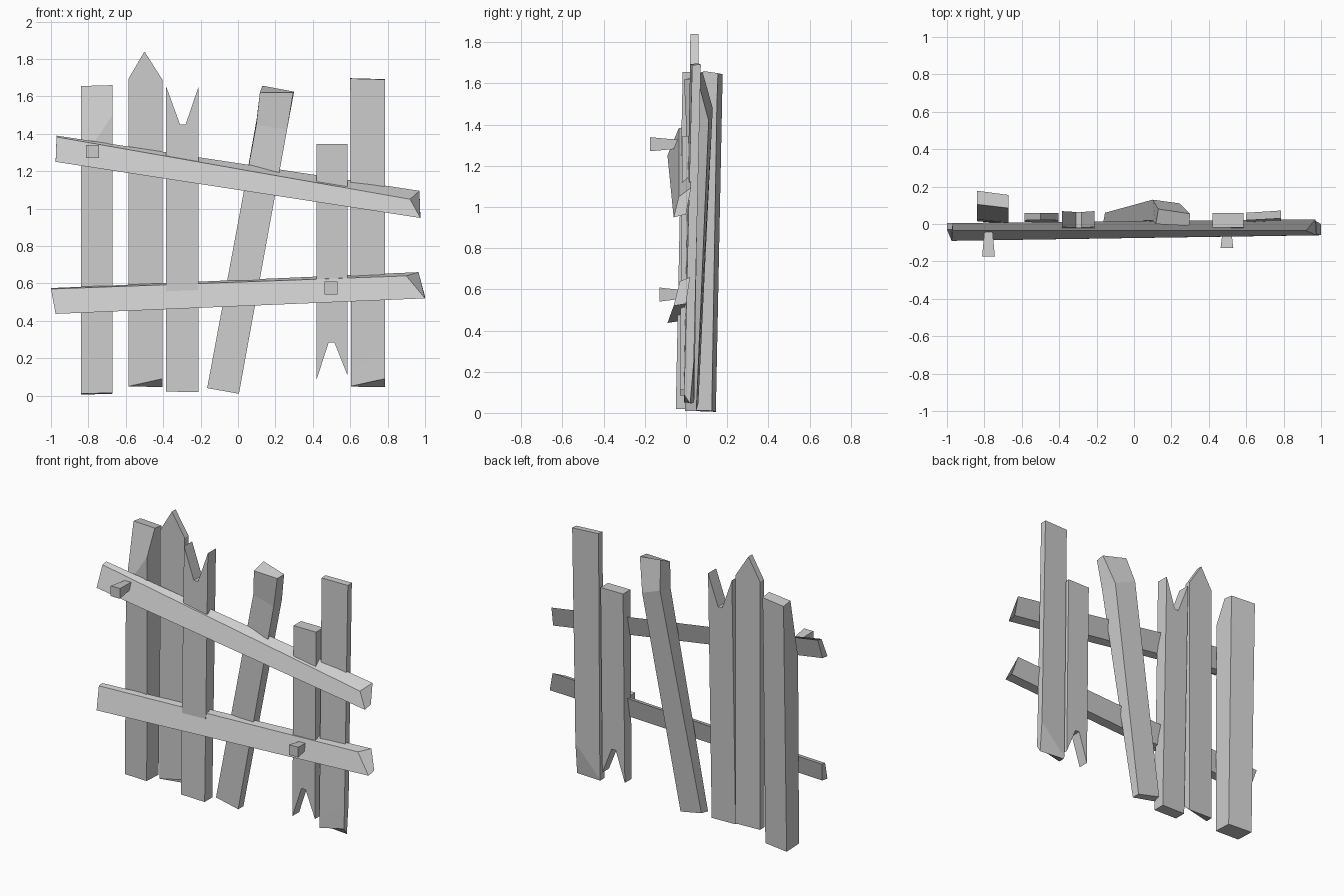
import bpy, bmesh


def finish(name, bm):
    bmesh.ops.recalc_face_normals(bm, faces=bm.faces)
    mesh = bpy.data.meshes.new(name)
    bm.to_mesh(mesh)
    bm.free()
    obj = bpy.data.objects.new(name, mesh)
    bpy.context.collection.objects.link(obj)
    return obj


def loft(name, rings):
    """Skin matching point rings and cap both ends."""
    bm = bmesh.new()
    vs = [[bm.verts.new(p) for p in ring] for ring in rings]
    n = len(rings[0])
    for a, b in zip(vs, vs[1:]):
        for i in range(n):
            j = (i + 1) % n
            bm.faces.new((a[i], a[j], b[j], b[i]))
    bm.faces.new(vs[0][::-1])
    bm.faces.new(vs[-1])
    return finish(name, bm)


def cutout_plank(name, outline, bottom, top):
    """Front outline (x, z) given depth; bottom/top = (front y, back y) at z 0 / z 1.7."""
    def layer(k):
        return [(x, bottom[k] + (top[k] - bottom[k]) * z / 1.7, z) for x, z in outline]
    return loft(name, [layer(0), layer(1)])


# Leaning thick plank, worn back at its upper front
loft("worn_plank", [
    [(-.84, .015, .01), (-.67, .0, .015), (-.67, .125, .01), (-.84, .145, .005)],
    [(-.84, .025, 1.25), (-.67, .005, 1.5), (-.67, .15, 1.5), (-.84, .17, 1.25)],
    [(-.84, .105, 1.655), (-.67, .085, 1.66), (-.67, .155, 1.65), (-.84, .178, 1.645)],
])

# Pointed picket with a broken foot
picket = cutout_plank("pointed_plank",
    [(-.585, .05), (-.405, .045), (-.405, 1.69), (-.5, 1.84), (-.585, 1.695)],
    (.01, .06), (.02, .06))
picket.data.vertices[1].co.z = .09

# Planks with V-shaped splits
cutout_plank("split_top_plank",
    [(-.385, .022), (-.21, .018), (-.21, 1.655), (-.28, 1.45), (-.31, 1.45), (-.385, 1.655)],
    (-.05, .03), (-.015, .07))
cutout_plank("split_foot_plank",
    [(.42, .085), (.485, .285), (.515, .285), (.585, .11), (.585, 1.345), (.42, 1.345)],
    (-.03, .04), (-.015, .065))

# Slanted plank, bulging at the back
loft("slanted_plank", [
    [(-.165, .005, .04), (.005, -.005, .01), (.005, .05, .01), (-.155, .06, .045)],
    [(.098, .02, 1.45), (.262, .0, 1.42), (.245, .11, 1.42), (.1, .13, 1.48)],
    [(.117, .0, 1.62), (.295, -.01, 1.62), (.3, .055, 1.625), (.13, .08, 1.657)],
])

# Tall straight plank with a chipped foot
loft("tall_plank", [
    [(.605, -.01, .05), (.785, -.01, .09), (.785, .02, .045), (.605, .035, .048)],
    [(.604, -.01, .12), (.785, -.005, .25), (.785, .038, .25), (.604, .04, .06)],
    [(.6, .02, 1.695), (.785, .03, 1.69), (.785, .072, 1.692), (.6, .06, 1.697)],
])

# Two tilted cross rails with chipped right ends
loft("upper_rail", [
    [(-.975, -.09, 1.25), (-.975, -.04, 1.255), (-.97, .005, 1.39), (-.97, -.035, 1.383)],
    [(.975, -.06, .95), (.975, .0, .965), (.97, .025, 1.095), (.92, -.035, 1.05)],
])
loft("lower_rail", [
    [(-.975, -.09, .437), (-.975, -.035, .445), (-1, .005, .575), (-1, -.03, .57)],
    [(1, -.06, .52), (1, .0, .53), (.965, .02, .66), (.9, -.03, .64)],
])


# Protruding tapered nails
def nail(name, x, z, y_head, y_root):
    def square(y, r):
        return [(x - r, y, z - r), (x + r, y, z - r), (x + r, y, z + r), (x - r, y, z + r)]
    loft(name, [square(y_head, .034), square(y_root, .022)])


nail("upper_nail", -.778, 1.305, -.175, -.04)
nail("lower_nail", .497, .575, -.128, -.03)
